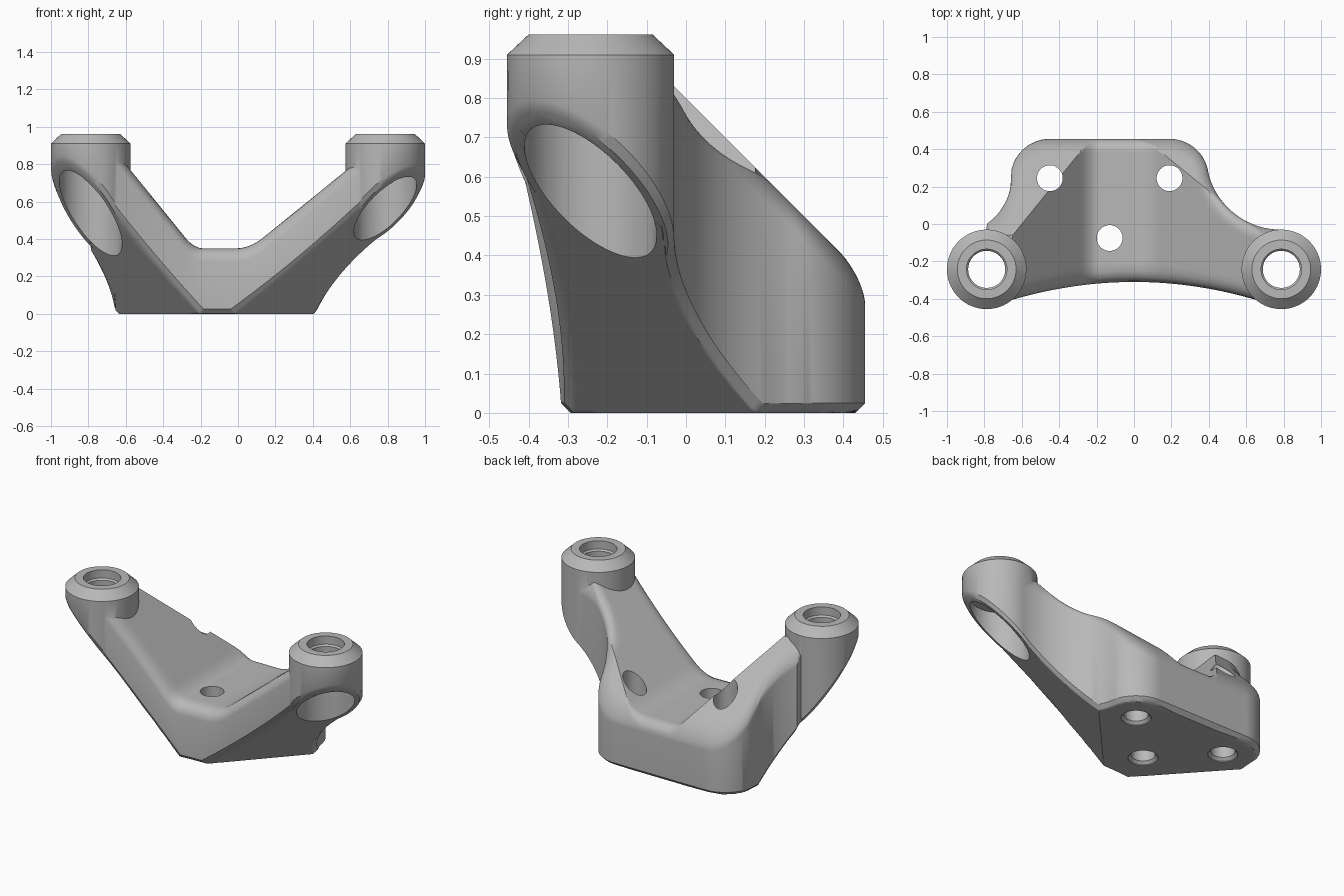
import bpy, bmesh, math
from mathutils import Vector, kdtree

cube = bpy.data.objects.get("Cube")
if cube:
    bpy.data.objects.remove(cube)

BOSS_X, BOSS_Y, BOSS_R = 0.7875, -0.2425, 0.2125
FILLET, CHAMFER = 0.07, 0.025
END = 0.83

# Sloping undersides: start x, outward direction, steepness
SLOPES = {-1: (-0.2, -0.743, -0.669, 1.35), 1: (-0.03, 0.736, -0.677, 1.0)}

grey = bpy.data.materials.new("plain grey")
grey.use_nodes = True
grey.diffuse_color = (0.48, 0.48, 0.48, 1)
grey.node_tree.nodes["Principled BSDF"].inputs["Base Color"].default_value = grey.diffuse_color


def make_object(name, bm):
    bmesh.ops.recalc_face_normals(bm, faces=bm.faces)
    mesh = bpy.data.meshes.new(name)
    bm.to_mesh(mesh)
    bm.free()
    mesh.materials.append(grey)
    obj = bpy.data.objects.new(name, mesh)
    bpy.context.collection.objects.link(obj)
    return obj


def lathe(profile, x, y, steps=72):
    """Closed solid of revolution about a vertical axis."""
    bm = bmesh.new()
    points = [(0, profile[0][1])] + profile + [(0, profile[-1][1])]
    verts = [bm.verts.new((x + r, y, z)) for r, z in points]
    edges = [bm.edges.new(pair) for pair in zip(verts, verts[1:])]
    bmesh.ops.spin(bm, geom=verts + edges, cent=(x, y, 0), axis=(0, 0, 1),
                   angle=math.tau, steps=steps)
    bmesh.ops.remove_doubles(bm, verts=bm.verts, dist=0.0001)
    bmesh.ops.recalc_face_normals(bm, faces=bm.faces)
    return bm


def arc(radius, offset):
    return math.sqrt(max(0, radius ** 2 - offset ** 2))


# Plan outline: front and back edge for a given x
def front_edge(x):
    y = -0.31 - 0.225 * x * x
    if abs(x) > BOSS_X:
        y = max(y, BOSS_Y - arc(BOSS_R - 0.004, abs(x) - BOSS_X))
    return y


def back_edge(x):
    if x < -0.656:
        y = 0.255 - arc(0.31, x + 0.965)
    elif x < -0.45:
        y = 0.245 + arc(0.21, x + 0.45)
    elif x < 0.19:
        y = 0.455
    elif x < 0.395:
        y = 0.245 + arc(0.21, x - 0.19)
    else:
        y = 0.37 - arc(0.4, x - 0.785)
    if abs(x) > BOSS_X:
        y = min(y, BOSS_Y + arc(BOSS_R - 0.004, abs(x) - BOSS_X))
    return y


# Saddle profile: a flat with an arm rising on each side, softly blended
def saddle(x):
    arm = max(0.775 - 1.233 * (x + 0.58), 0.76 + 0.81 * (x - 0.57))
    blend = max(0, 0.06 - abs(arm - 0.35)) ** 2 / 0.24
    return min(0.86, max(0.35, arm) + blend)


def underside(x, y):
    return max([0] + [k * (nx * (x - px) + ny * (y + 0.3))
                      for px, nx, ny, k in SLOPES.values()])


def samples(lo, crease, hi, n=16):
    """Values from lo to hi, dense at the ends and exactly on the crease."""
    crease = min(max(crease, lo + 0.08), hi - 0.08)
    ease = [(1 - math.cos(math.pi * i / n)) / 2 for i in range(n + 1)]
    return ([lo + (crease - lo) * t for t in ease]
            + [crease + (hi - crease) * t for t in ease[1:]])


def bracket_body():
    count = 332
    stations = [-END + 2 * END * i / count for i in range(count + 1)]
    # Outline points for measuring the distance to the rim
    rim = []
    for edge in (front_edge, back_edge):
        line = [Vector((x, edge(x), 0)) for x in stations]
        for a, b in zip(line, line[1:]):
            n = max(2, int((b - a).length / 0.002))
            rim += [a.lerp(b, i / n) for i in range(n)]
        rim.append(line[-1])
    tree = kdtree.KDTree(len(rim))
    for i, p in enumerate(rim):
        tree.insert(p, i)
    tree.balance()

    # Loft of cross-sections: underside front to back, then top back to front
    bm = bmesh.new()
    rings = []
    for x in stations:
        lo, hi = front_edge(x), back_edge(x)
        px, nx, ny, _ = SLOPES[-1 if x < -0.115 else 1]
        ring = []
        for y in samples(lo, -0.3 - nx / ny * (x - px), hi):
            d = tree.find((x, y, 0))[2]
            ring.append((x, y, underside(x, y) + max(0, CHAMFER - d)))
        for y in reversed(samples(lo, 0.8 - saddle(x), hi)):
            d = min(FILLET, tree.find((x, y, 0))[2])
            drop = FILLET - arc(FILLET, FILLET - d)
            ring.append((x, y, min(saddle(x), 0.8 - y) - drop))
        rings.append([bm.verts.new(p) for p in ring])
    for a, b in zip(rings, rings[1:]):
        for i in range(len(a)):
            j = (i + 1) % len(a)
            bm.faces.new((a[i], a[j], b[j], b[i]))
    bm.faces.new(rings[0])
    bm.faces.new(rings[-1])
    return make_object("bracket_body", bm)


def boss(side):
    """Upright post with a chamfered top and a slanted, chamfered foot."""
    bm = lathe([(BOSS_R, 0), (BOSS_R, 0.91), (0.157, 0.962)], side * BOSS_X, BOSS_Y)
    px, nx, ny, k = SLOPES[side]
    cut = bmesh.ops.bisect_plane(
        bm, geom=bm.verts[:] + bm.edges[:] + bm.faces[:],
        plane_co=(px, -0.3, 0.002), plane_no=(-k * nx, -k * ny, 1), clear_inner=True)
    loop = [e for e in cut["geom_cut"] if isinstance(e, bmesh.types.BMEdge)]
    bmesh.ops.contextual_create(bm, geom=loop)
    bmesh.ops.bevel(bm, geom=loop, offset=0.018, segments=1, affect='EDGES')
    return make_object("left_boss" if side > 0 else "right_boss", bm)


def combine(target, tool, operation):
    mod = target.modifiers.new(operation.lower(), 'BOOLEAN')
    mod.operation, mod.object, mod.solver = operation, tool, 'EXACT'
    bpy.ops.object.select_all(action='DESELECT')
    bpy.context.view_layer.objects.active = target
    target.select_set(True)
    bpy.ops.object.modifier_apply(modifier=mod.name)
    bpy.data.objects.remove(tool)


body = bracket_body()
for side in (-1, 1):
    combine(body, boss(side), 'UNION')

# Stepped bores through the bosses
for side in (-1, 1):
    bore = lathe([(0.168, -0.1), (0.168, 0.78), (0.099, 0.78), (0.099, 0.9),
                  (0.108, 0.91), (0.108, 1.1)], side * BOSS_X, BOSS_Y)
    tool = make_object("bore_cutter", bore)
    tool.hide_render = True
    combine(body, tool, 'DIFFERENCE')

# Mounting holes, countersunk from below
for x, y in ((-0.45, 0.245), (0.19, 0.245), (-0.13, -0.075)):
    hole = lathe([(0.085, -0.1), (0.085, 0.005), (0.069, 0.021), (0.069, 1.1)], x, y, 48)
    tool = make_object("hole_cutter", hole)
    tool.hide_render = True
    combine(body, tool, 'DIFFERENCE')

bpy.ops.object.shade_smooth_by_angle(angle=math.radians(32))
